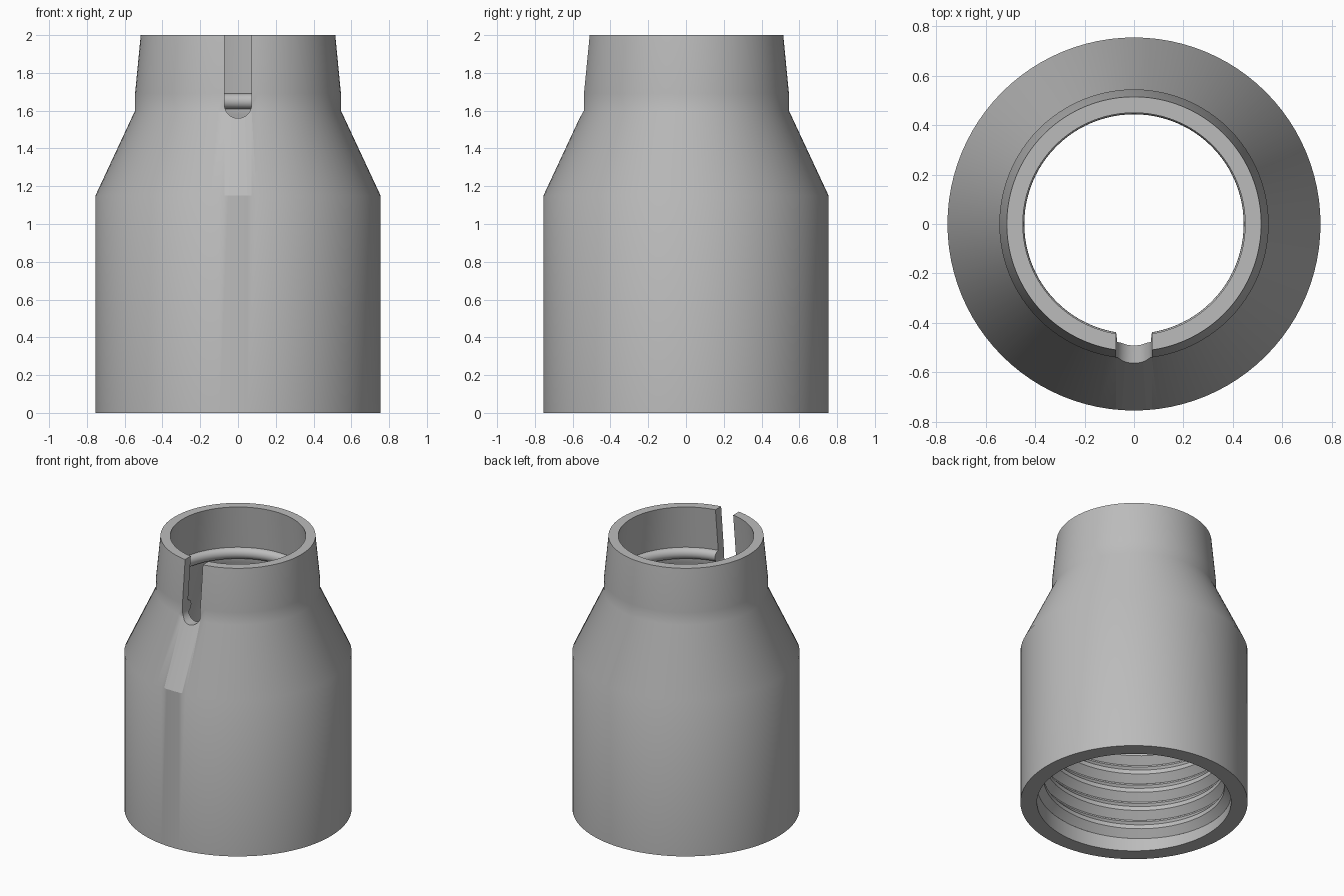
import bpy, bmesh
from math import sin, cos, pi, radians
from mathutils import Vector

cube = bpy.data.objects.get("Cube")
if cube:
    bpy.data.objects.remove(cube, do_unlink=True)

SEGMENTS = 96
BORE = 0.645
SLOT = 0.072

grey = bpy.data.materials.new("plain grey")
grey.use_nodes = True
color = (0.5, 0.5, 0.5, 1)
grey.diffuse_color = color
grey.node_tree.nodes["Principled BSDF"].inputs["Base Color"].default_value = color


def make_object(name, bm):
    bmesh.ops.recalc_face_normals(bm, faces=bm.faces)
    mesh = bpy.data.meshes.new(name)
    bm.to_mesh(mesh)
    bm.free()
    mesh.materials.append(grey)
    obj = bpy.data.objects.new(name, mesh)
    bpy.context.collection.objects.link(obj)
    return obj


def activate(obj):
    bpy.ops.object.select_all(action="DESELECT")
    obj.select_set(True)
    bpy.context.view_layer.objects.active = obj


def skin(bm, rings, closed):
    """Bridge successive closed cross-sections with quads."""
    n = len(rings[0])
    for i in range(len(rings) if closed else len(rings) - 1):
        a, b = rings[i], rings[(i + 1) % len(rings)]
        for j in range(n):
            k = (j + 1) % n
            bm.faces.new((a[j], a[k], b[k], b[j]))


def section(bm, profile, angle, lift=0):
    return [bm.verts.new((r * cos(angle), r * sin(angle), z + lift)) for r, z in profile]


# Hollow body: outer wall, then the bore with a rounded snap ridge
outer = [(0.755, 0), (0.755, 1.15), (0.545, 1.6), (0.545, 1.69), (0.515, 2)]
ridge = [(0.482 - 0.038 * sin(pi * i / 10), 1.65 + 0.04 * cos(pi * i / 10)) for i in range(11)]
inner = [(0.45, 2)] + ridge + [(0.484, 1.58), (BORE, 1.17), (BORE, 0)]
bm = bmesh.new()
skin(bm, [section(bm, outer + inner, 2 * pi * i / SEGMENTS) for i in range(SEGMENTS)], True)


# Narrow flat strip on the front of the shoulder
def on_front_shoulder(f):
    c = f.calc_center_median()
    return c.y < -0.5 and 1.16 < c.z < 1.59 and abs(c.x) < 0.3 and f.normal.y < 0


bmesh.ops.recalc_face_normals(bm, faces=bm.faces)
for x in (-SLOT, SLOT):
    faces = [f for f in bm.faces if on_front_shoulder(f)]
    geom = faces + list({e for f in faces for e in f.edges}) + list({v for f in faces for v in f.verts})
    bmesh.ops.bisect_plane(bm, geom=geom, plane_co=(x, 0, 0), plane_no=(1, 0, 0))
body = make_object("threaded_sleeve", bm)

# Round-ended slot cutter through the front of the neck
bm = bmesh.new()
outline = [(SLOT * cos(pi + pi * i / 16), 1.632 + SLOT * sin(pi + pi * i / 16)) for i in range(17)]
outline += [(SLOT, 2.1), (-SLOT, 2.1)]
face = bm.faces.new([bm.verts.new((x, -0.8, z)) for x, z in outline])
side = bmesh.ops.extrude_face_region(bm, geom=[face])
bmesh.ops.translate(bm, vec=Vector((0, 0.5, 0)),
                    verts=[g for g in side["geom"] if isinstance(g, bmesh.types.BMVert)])
cutter = make_object("slot_cutter", bm)
cutter.hide_render = True

activate(body)
cut = body.modifiers.new("slot", "BOOLEAN")
cut.object = cutter
cut.operation = "DIFFERENCE"
cut.solver = "EXACT"
bpy.ops.object.modifier_apply(modifier="slot")
bpy.data.objects.remove(cutter, do_unlink=True)
bpy.ops.object.shade_smooth_by_angle(angle=radians(30))
for p in body.data.polygons:
    c = p.center
    if c.y < -0.5 and 1.16 < c.z < 1.6 and abs(c.x) < SLOT and p.normal.y < -0.5:
        p.use_smooth = False

# Internal screw thread: a trapezoid swept up a right-handed helix
PITCH, TURNS, STEPS = 0.14, 7, 72
tooth = [(BORE + 0.01, 0.005), (BORE, 0.005), (0.6, 0.055),
         (0.6, 0.085), (BORE, 0.135), (BORE + 0.01, 0.135)]
bm = bmesh.new()
rings = [section(bm, tooth, 2 * pi * i / STEPS, PITCH * i / STEPS)
         for i in range(TURNS * STEPS + 1)]
skin(bm, rings, False)
bm.faces.new(rings[0])
bm.faces.new(rings[-1])
thread = make_object("screw_thread", bm)
activate(thread)
bpy.ops.object.shade_smooth_by_angle(angle=radians(30))
